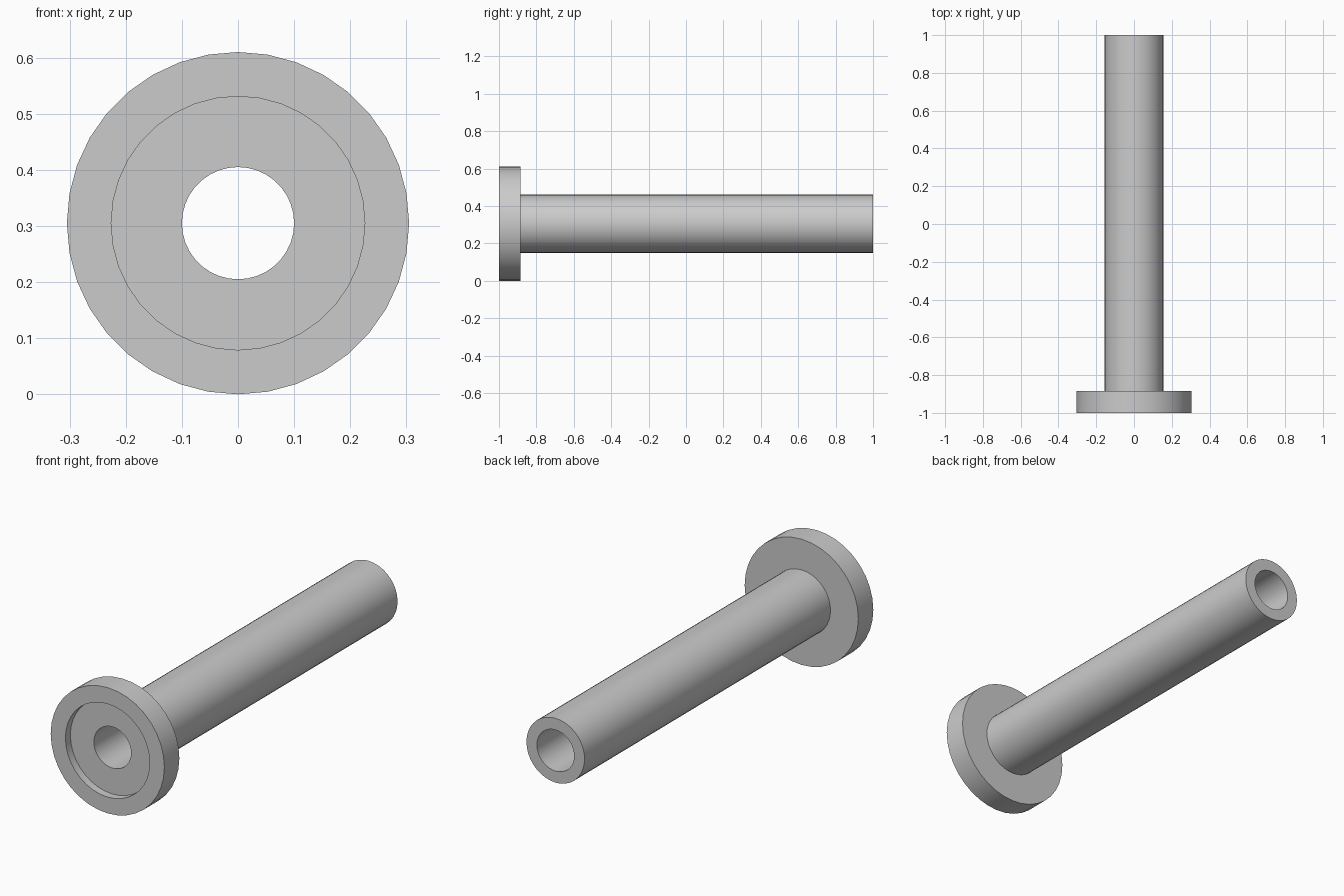
import bpy, bmesh, math
from mathutils import Matrix, Vector

cube = bpy.data.objects.get("Cube")
if cube:
    bpy.data.objects.remove(cube, do_unlink=True)

SEGMENTS = 36
FLANGE_R, RECESS_R, TUBE_R, BORE_R = 0.305, 0.226, 0.156, 0.1
FRONT, RECESS_Y, FLANGE_BACK, BACK = -1.0, -0.962, -0.885, 1.0

# Plain grey metal
grey = bpy.data.materials.new("grey_metal")
grey.use_nodes = True
colour = (0.6, 0.6, 0.6, 1)
grey.diffuse_color = colour
grey.node_tree.nodes["Principled BSDF"].inputs["Base Color"].default_value = colour


def lathe(name, profile, mat):
    """Spin a closed (radius, y) profile about the lengthwise axis."""
    bm = bmesh.new()
    verts = [bm.verts.new((r, y, 0)) for r, y in profile]
    edges = [bm.edges.new((a, b)) for a, b in zip(verts, verts[1:] + verts[:1])]
    bmesh.ops.spin(bm, geom=verts + edges, cent=(0, 0, 0), axis=(0, 1, 0),
                   angle=math.tau, steps=SEGMENTS, use_merge=True)
    bmesh.ops.remove_doubles(bm, verts=bm.verts, dist=1e-5)
    bmesh.ops.recalc_face_normals(bm, faces=bm.faces)
    mesh = bpy.data.meshes.new(name)
    bm.to_mesh(mesh)
    bm.free()
    mesh.materials.append(mat)
    obj = bpy.data.objects.new(name, mesh)
    bpy.context.collection.objects.link(obj)
    obj.location.z = FLANGE_R
    bpy.ops.object.select_all(action='DESELECT')
    obj.select_set(True)
    bpy.context.view_layer.objects.active = obj
    bpy.ops.object.shade_smooth_by_angle(angle=math.radians(30))
    return obj


# One-piece flanged sleeve: recessed flange face, tube and through bore
lathe("flanged_sleeve", [
    (BORE_R, RECESS_Y), (RECESS_R, RECESS_Y), (RECESS_R, FRONT),
    (FLANGE_R, FRONT), (FLANGE_R, FLANGE_BACK), (TUBE_R, FLANGE_BACK),
    (TUBE_R, BACK), (BORE_R, BACK),
], grey)
